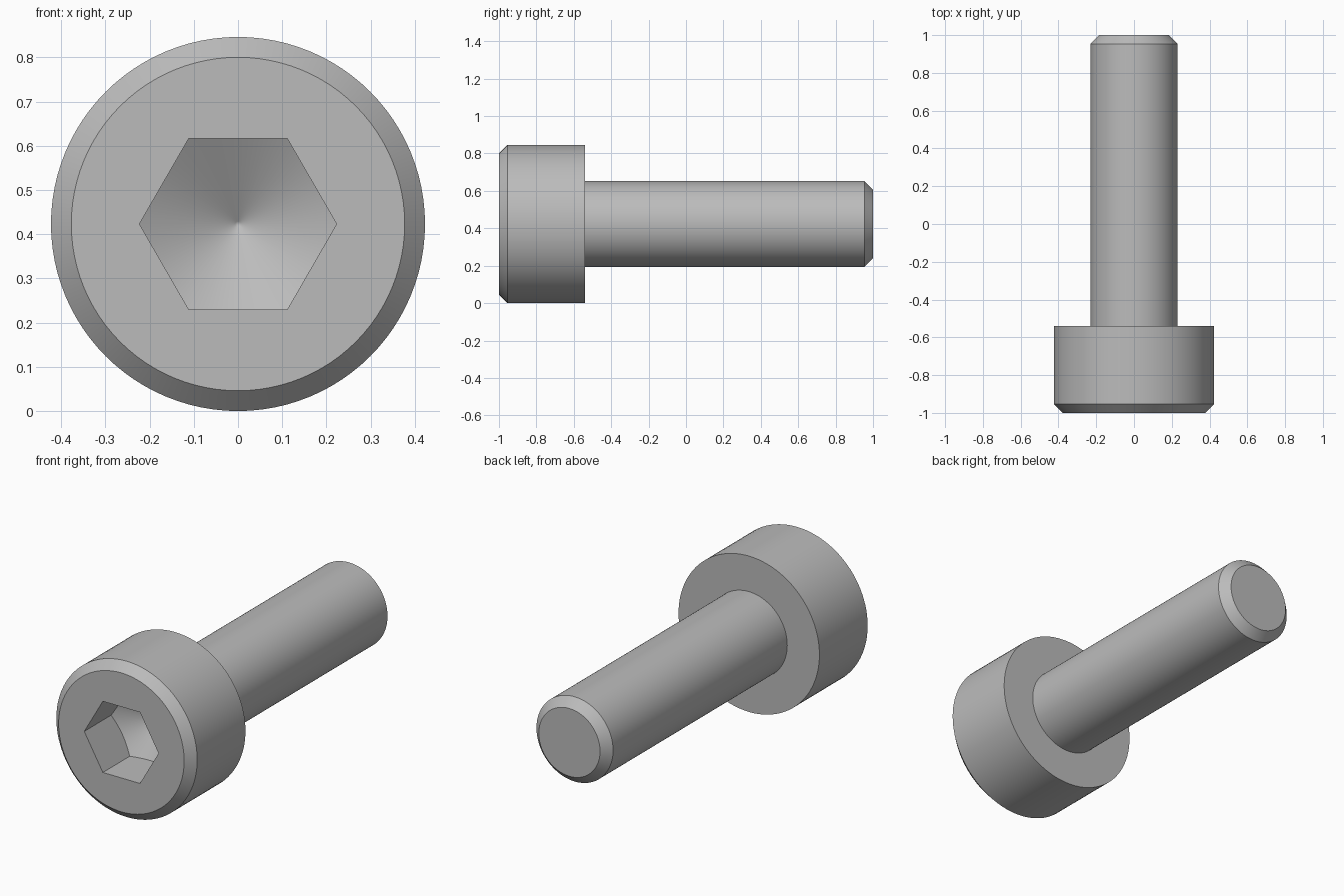
import bpy, bmesh, math

if "Cube" in bpy.data.objects:
    bpy.data.objects.remove(bpy.data.objects["Cube"])

SEGMENTS = 96
HEAD_R, SHANK_R, CHAMFER = 0.423, 0.23, 0.046
SOCKET_R, SOCKET_DEPTH = 0.223, 0.23
FRONT, SHOULDER, TIP = -1.0, -0.54, 1.0

# Steel material
steel = bpy.data.materials.new("grey_steel")
steel.use_nodes = True
colour = (0.5, 0.5, 0.5, 1)
steel.diffuse_color = colour
steel.node_tree.nodes["Principled BSDF"].inputs["Base Color"].default_value = colour


def loft(name, rings):
    """Closed solid from rings of points; a ring of one point is an apex."""
    bm = bmesh.new()
    loops = [[bm.verts.new(p) for p in ring] for ring in rings]
    for a, b in zip(loops, loops[1:]):
        for i in range(len(a)):
            j = (i + 1) % len(a)
            bm.faces.new((a[i], a[j], b[0]) if len(b) == 1 else (a[i], a[j], b[j], b[i]))
    for end in (loops[0], loops[-1]):
        if len(end) > 1:
            bm.faces.new(end)
    bmesh.ops.recalc_face_normals(bm, faces=bm.faces)
    mesh = bpy.data.meshes.new(name)
    bm.to_mesh(mesh)
    bm.free()
    mesh.materials.append(steel)
    obj = bpy.data.objects.new(name, mesh)
    bpy.context.collection.objects.link(obj)
    return obj


def circle(r, y):
    steps = [math.tau * i / SEGMENTS for i in range(SEGMENTS)]
    return [(r * math.cos(a), y, HEAD_R + r * math.sin(a)) for a in steps]


def hexagon(y_at_radius, scale=1.0):
    """Finely divided hexagon whose depth depends on distance from the axis."""
    points = []
    for i in range(SEGMENTS):
        a = math.tau * i / SEGMENTS
        r = SOCKET_R * math.cos(math.pi / 6) / math.cos(a % (math.pi / 3) - math.pi / 6) * scale
        points.append((r * math.cos(a), y_at_radius(r), HEAD_R + r * math.sin(a)))
    return points


def cone_floor(r):
    return FRONT + SOCKET_DEPTH + (SOCKET_R - r) * math.tan(math.pi / 6)


# Head and shank, turned around the y axis with chamfered ends
bolt = loft("socket_head_bolt", [
    circle(HEAD_R - CHAMFER, FRONT),
    circle(HEAD_R, FRONT + CHAMFER),
    circle(HEAD_R, SHOULDER),
    circle(SHANK_R, SHOULDER),
    circle(SHANK_R, TIP - CHAMFER),
    circle(SHANK_R - CHAMFER, TIP),
])

# Hexagonal socket with a drilled conical floor
cutter = loft("socket_cutter", [
    hexagon(lambda r: FRONT - 0.1),
    hexagon(cone_floor),
    hexagon(cone_floor, 0.03),
    [(0, cone_floor(0), HEAD_R)],
])
cutter.hide_render = True
cut = bolt.modifiers.new("socket", "BOOLEAN")
cut.operation = "DIFFERENCE"
cut.solver = "EXACT"
cut.object = cutter

bpy.ops.object.select_all(action="DESELECT")
bolt.select_set(True)
bpy.context.view_layer.objects.active = bolt
bpy.ops.object.modifier_apply(modifier=cut.name)
bpy.data.objects.remove(cutter)
bpy.ops.object.shade_smooth_by_angle(angle=math.radians(30))
